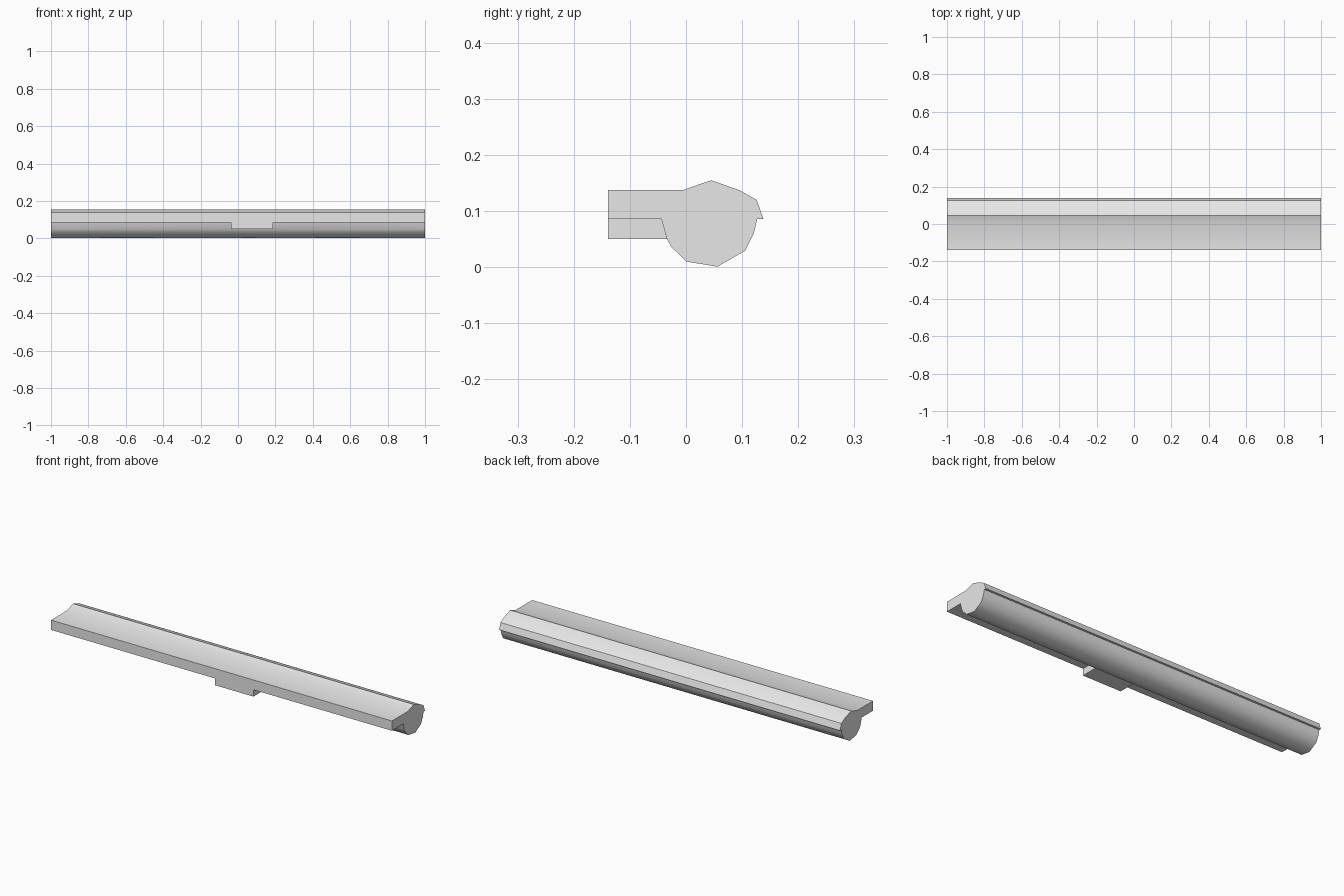
import bpy
import bmesh

cube = bpy.data.objects.get("Cube")
if cube:
    bpy.data.objects.remove(cube, do_unlink=True)

# One plain grey
grey = bpy.data.materials.new("light grey")
grey.use_nodes = True
grey.diffuse_color = (0.8, 0.8, 0.8, 1)
grey.node_tree.nodes["Principled BSDF"].inputs["Base Color"].default_value = (0.8, 0.8, 0.8, 1)

# Cross-section of the rail in (y, z): flange first, then ridge, back lip, rounded belly
PROFILE = [(-0.139, 0.086), (-0.139, 0.138), (-0.004, 0.138), (0.045, 0.155),
           (0.096, 0.137), (0.126, 0.120), (0.138, 0.086), (0.127, 0.086),
           (0.121, 0.061), (0.105, 0.029), (0.056, 0.001), (0.001, 0.010),
           (-0.026, 0.036), (-0.034, 0.050), (-0.044, 0.086)]
SHARP = {0, 1, 3, 5, 6, 7, 14}      # profile corners that stay crisp
STATIONS = [-1.0, -0.037, 0.188, 1.0]   # ends of the rail and of the tab
TAB_BAY = 1
n = len(PROFILE)

bm = bmesh.new()
rings = [[bm.verts.new((x, y, z)) for y, z in PROFILE] for x in STATIONS]

# Long faces of each bay; the tab covers the last two strips in its own bay
for bay in range(3):
    a, b = rings[bay], rings[bay + 1]
    for i in range(n):
        if bay == TAB_BAY and i in (n - 2, n - 1):
            continue
        j = (i + 1) % n
        bm.faces.new((a[i], a[j], b[j], b[i]))

# End caps
caps = [bm.faces.new(rings[0]), bm.faces.new(rings[-1])]

# Tab hanging under the flange, flush with its front
a, b = rings[TAB_BAY], rings[TAB_BAY + 1]
ta, tb = [bm.verts.new((x, -0.139, 0.050)) for x in STATIONS[1:3]]
tab = [bm.faces.new((a[0], b[0], tb, ta)),
       bm.faces.new((ta, tb, b[n - 2], a[n - 2])),
       bm.faces.new((a[0], ta, a[n - 2], a[n - 1])),
       bm.faces.new((b[0], tb, b[n - 2], b[n - 1]))]

# Smooth curved strips with crisp corners
bmesh.ops.recalc_face_normals(bm, faces=bm.faces)
for f in bm.faces:
    f.smooth = f not in caps and f not in tab
for f in caps + tab:
    for e in f.edges:
        e.smooth = False
for s in range(3):
    for i in SHARP:
        e = bm.edges.get((rings[s][i], rings[s + 1][i]))
        if e:
            e.smooth = False

mesh = bpy.data.meshes.new("rail")
bm.to_mesh(mesh)
bm.free()
mesh.materials.append(grey)
rail = bpy.data.objects.new("rail", mesh)
bpy.context.collection.objects.link(rail)
